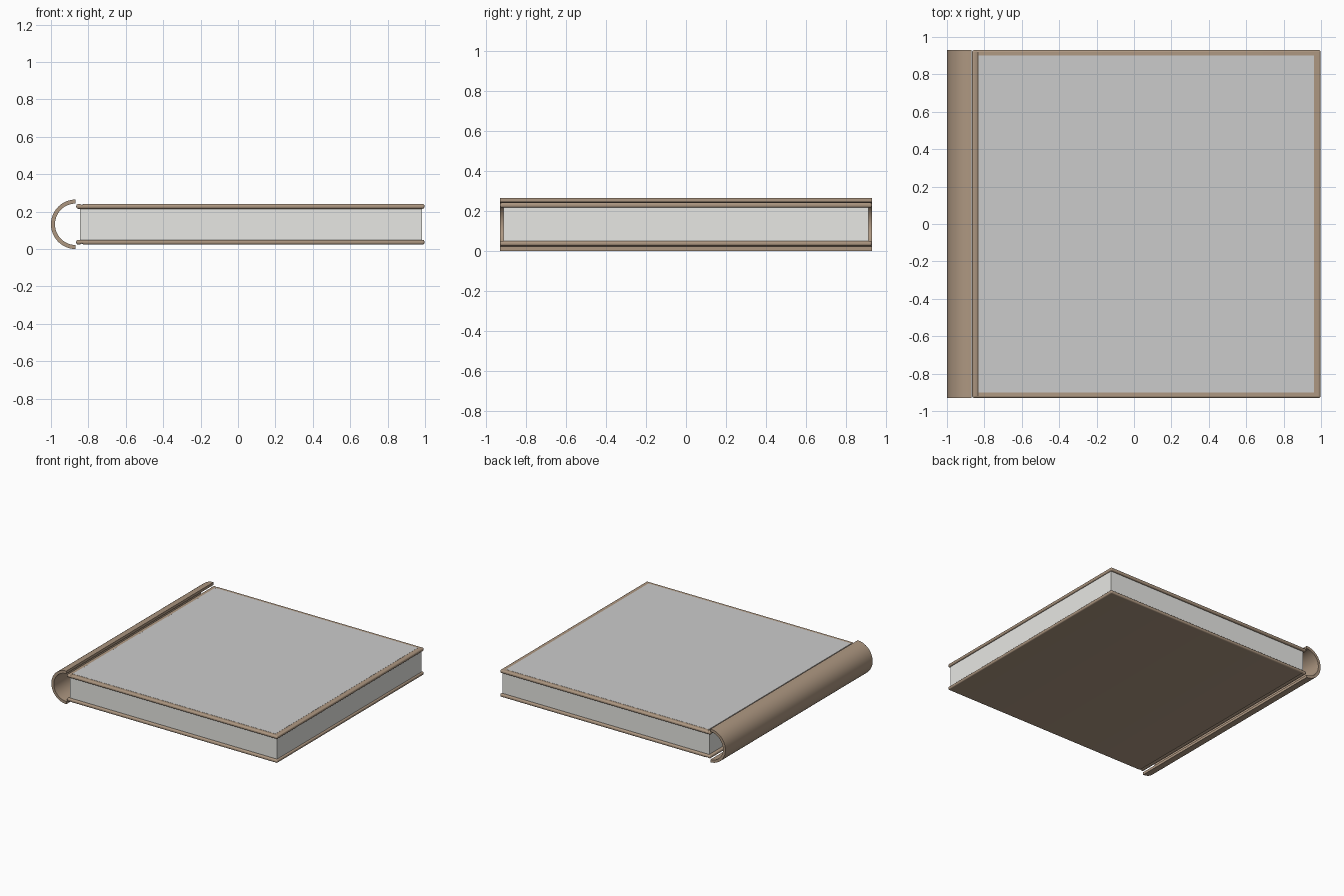
import bpy, bmesh, math

if "Cube" in bpy.data.objects:
    bpy.data.objects.remove(bpy.data.objects["Cube"])

MID = 0.1325   # height of the book's middle plane
DEPTH = 0.93   # half length along y


def material(name, rgb):
    m = bpy.data.materials.new(name)
    m.diffuse_color = (*rgb, 1)
    m.use_nodes = True
    m.node_tree.nodes["Principled BSDF"].inputs["Base Color"].default_value = m.diffuse_color
    return m


leather = material("leather", (0.42, 0.31, 0.22))
paper = material("paper", (0.80, 0.80, 0.77))


def prism(name, profile, half, mat=None, bevel=0.0):
    """Extrude an x-z outline along y, with optional rounded edges."""
    bm = bmesh.new()
    face = bm.faces.new([bm.verts.new((x, -half, z)) for x, z in profile])
    new = bmesh.ops.extrude_face_region(bm, geom=[face])["geom"]
    verts = [g for g in new if isinstance(g, bmesh.types.BMVert)]
    bmesh.ops.translate(bm, verts=verts, vec=(0, 2 * half, 0))
    bmesh.ops.recalc_face_normals(bm, faces=bm.faces[:])
    me = bpy.data.meshes.new(name)
    bm.to_mesh(me)
    bm.free()
    ob = bpy.data.objects.new(name, me)
    bpy.context.collection.objects.link(ob)
    if mat:
        me.materials.append(mat)
    if bevel:
        b = ob.modifiers.new("rounded_edges", 'BEVEL')
        b.width, b.segments = bevel, 4
        b.limit_method, b.angle_limit = 'ANGLE', math.radians(60)
    bpy.ops.object.select_all(action='DESELECT')
    bpy.context.view_layer.objects.active = ob
    ob.select_set(True)
    bpy.ops.object.shade_smooth_by_angle(angle=math.radians(35))
    return ob


# Covers: rounded boards with a shallow hinge groove, mirrored about the middle
board = [(-0.865, 0.083), (0.997, 0.083), (0.997, 0.108), (-0.825, 0.108),
         (-0.835, 0.103), (-0.845, 0.108), (-0.865, 0.108)]
for name, s in (("top_cover", 1), ("bottom_cover", -1)):
    prism(name, [(x, MID + s * z) for x, z in board], DEPTH, leather, 0.01)

# Spine: half tube open towards the pages
arc = [math.radians(90 + 180 * i / 32) for i in range(33)]
ring = [(-0.8675 + r * math.cos(a), MID + r * math.sin(a))
        for r, angles in ((0.1325, arc), (0.111, arc[::-1])) for a in angles]
prism("spine", ring, DEPTH, leather)

# Page block between the covers
prism("pages", [(-0.845, 0.046), (0.985, 0.046), (0.985, 0.219), (-0.845, 0.219)],
      0.913, paper)

# Thin grey picture panel on the top cover
prism("cover_panel", [(-0.832, 0.238), (0.962, 0.238), (0.962, 0.2415),
                      (-0.832, 0.2415)], 0.9)
